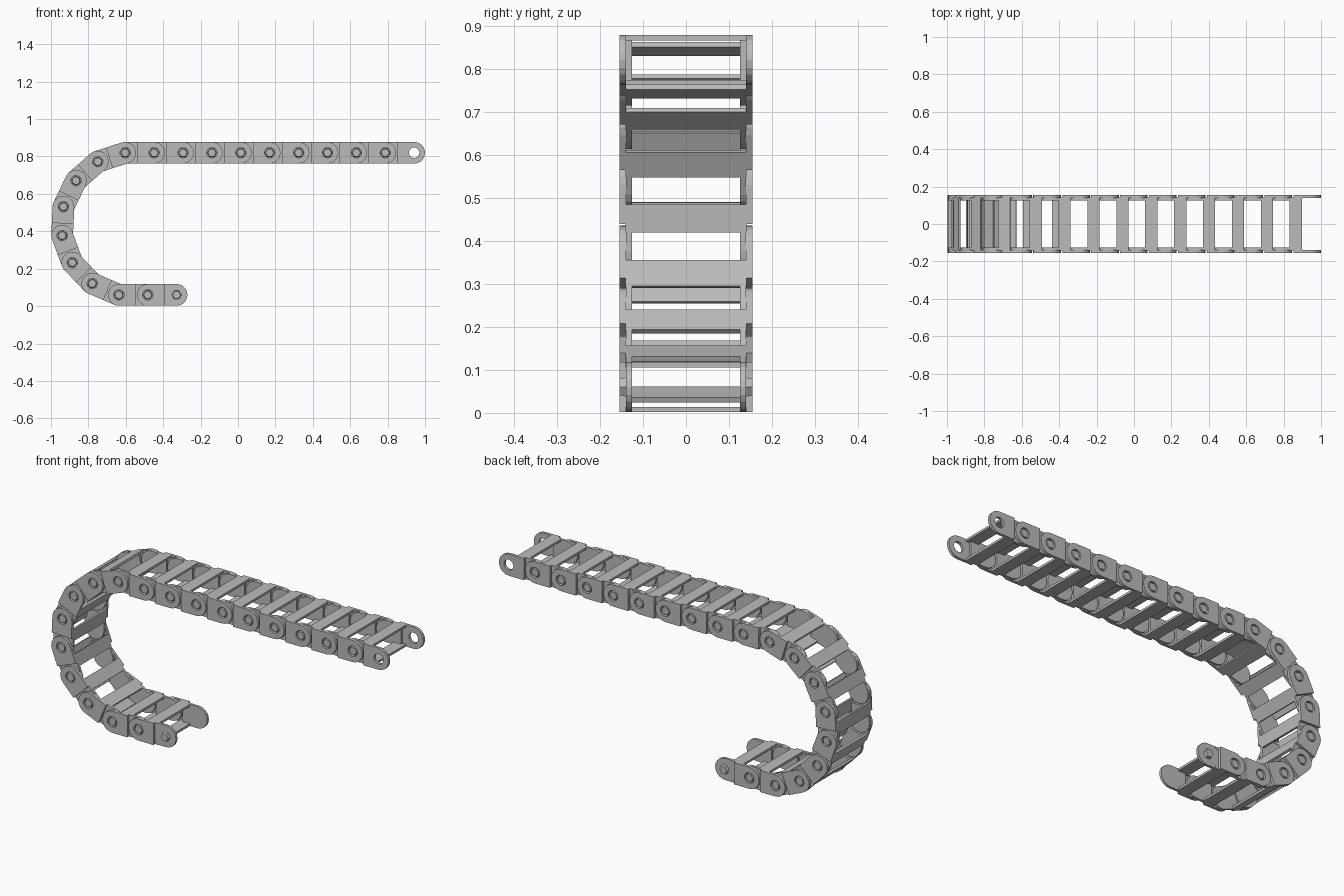
import bpy, bmesh, math
from mathutils import Vector

if "Cube" in bpy.data.objects:
    bpy.data.objects.remove(bpy.data.objects["Cube"], do_unlink=True)

PITCH, R = 0.1545, 0.058
STEP = PITCH - 0.065 + 0.0005       # end of the inner tongue plate
SHOULDER = 0.065                    # start of the outer ear plate

grey = bpy.data.materials.new("plastic_grey")
grey.use_nodes = True
grey.diffuse_color = (0.5, 0.5, 0.5, 1)
grey.node_tree.nodes["Principled BSDF"].inputs["Base Color"].default_value = (0.5, 0.5, 0.5, 1)


def arc(cx, r, start, end, n):
    """Points on an arc in the side profile, angles in degrees."""
    angles = [math.radians(start + (end - start) * i / n) for i in range(n + 1)]
    return [(cx + r * math.cos(a), r * math.sin(a)) for a in angles]


def slab(bm, loops, y0, y1):
    """Flat plate: profile loops (outline, then holes) spread from y0 to y1."""
    rings = []
    for y in (y0, y1):
        edges, side = [], []
        for loop in loops:
            vs = [bm.verts.new((x, y, z)) for x, z in loop]
            edges += [bm.edges.new((vs[i - 1], vs[i])) for i in range(len(vs))]
            side.append(vs)
        bmesh.ops.triangle_fill(bm, edges=edges, use_beauty=True, normal=(0, 1, 0))
        rings.append(side)
    for a, b in zip(*rings):
        for i in range(len(a)):
            bm.faces.new((a[i - 1], a[i], b[i], b[i - 1]))


def box_profile(x0, x1, z0, z1):
    return [(x0, z0), (x1, z0), (x1, z1), (x0, z1)]


def peg(bm, side):
    """Tapered six-sided snap peg on the tongue."""
    rings = []
    for r, y in ((0.026, 0.139), (0.022, 0.154)):
        rings.append([bm.verts.new((x, side * y, z)) for x, z in arc(0, r, 0, 300, 5)])
    a, b = rings
    bm.faces.new(a)
    bm.faces.new(b)
    for i in range(len(a)):
        bm.faces.new((a[i - 1], a[i], b[i], b[i - 1]))


def link_mesh():
    bm = bmesh.new()
    tongue = arc(0, R, 90, 270, 10) + [(STEP, -R), (STEP, R)]
    ear = arc(PITCH, R, -90, 90, 10) + [(SHOULDER, R), (SHOULDER, -R)]
    hole = arc(PITCH, 0.028, 0, 337.5, 15)
    for side in (-1, 1):
        slab(bm, [tongue], side * 0.126, side * 0.1395)
        slab(bm, [ear, hole], side * 0.14, side * 0.155)
        peg(bm, side)
        # Crossbars above and below join the two sides
        z0, z1 = sorted((side * (R - 0.012), side * R))
        slab(bm, [box_profile(0.045, 0.11, z0, z1)], -0.1405, 0.1405)
    bmesh.ops.recalc_face_normals(bm, faces=bm.faces)
    mesh = bpy.data.meshes.new("chain_link")
    bm.to_mesh(mesh)
    bm.free()
    mesh.materials.append(grey)
    return mesh


# Chain path: straight run, half-turn, short return run
first, count = math.radians(18), 7
turn = (math.pi - first) / count
headings = [0] * 10 + [first + turn * i for i in range(count + 1)] + [math.pi]

mesh = link_mesh()
pivot = Vector((0.942, 0, 0.82))
for i, a in enumerate(headings):
    pivot = pivot - PITCH * Vector((math.cos(a), 0, math.sin(a)))
    link = bpy.data.objects.new(f"chain_link_{i + 1:02d}", mesh)
    link.location = pivot
    link.rotation_euler.y = -a
    bpy.context.collection.objects.link(link)
